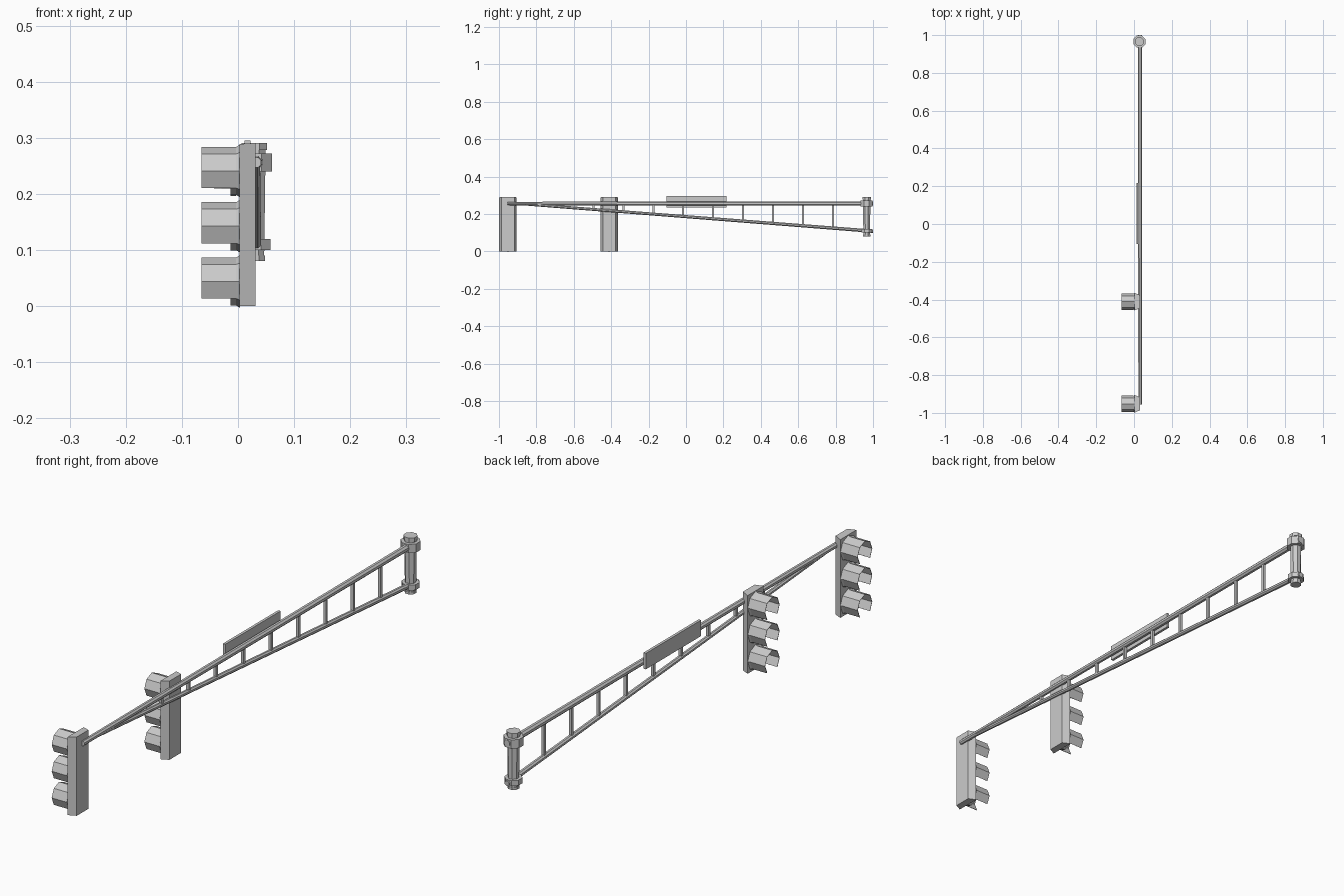
import bpy, bmesh
from math import cos, sin, pi
from mathutils import Vector

if "Cube" in bpy.data.objects:
    bpy.data.objects.remove(bpy.data.objects["Cube"])


def make(name, verts, faces):
    me = bpy.data.meshes.new(name)
    me.from_pydata(verts, [], faces)
    bm = bmesh.new()
    bm.from_mesh(me)
    bmesh.ops.recalc_face_normals(bm, faces=bm.faces)
    bm.to_mesh(me)
    bm.free()
    ob = bpy.data.objects.new(name, me)
    bpy.context.collection.objects.link(ob)
    return ob


def loft(name, rings):
    """Capped skin through rings with equal point counts."""
    n = len(rings[0])
    faces = [(k * n + i, k * n + (i + 1) % n, (k + 1) * n + (i + 1) % n, (k + 1) * n + i)
             for k in range(len(rings) - 1) for i in range(n)]
    faces += [tuple(range(n)), tuple(range(n * (len(rings) - 1), n * len(rings)))]
    return make(name, [v for r in rings for v in r], faces)


def tube(name, a, b, ra, rb, n=8, turn=0.5):
    a, b = Vector(a), Vector(b)
    d = (b - a).normalized()
    u = Vector((1, 0, 0))
    w = d.cross(u).normalized()

    def ring(c, r):
        return [c + r * (u * cos(2 * pi * (i + turn) / n) + w * sin(2 * pi * (i + turn) / n))
                for i in range(n)]
    return loft(name, [ring(a, ra), ring(b, rb)])


def box(name, lo, hi):
    ring = lambda z: [(lo[0], lo[1], z), (hi[0], lo[1], z), (hi[0], hi[1], z), (lo[0], hi[1], z)]
    return loft(name, [ring(lo[2]), ring(hi[2])])


def oct_ring(x, y, z, r):
    # octagon with a corner at the top, facing along x
    return [(x, y + r * sin(pi * i / 4), z + r * cos(pi * i / 4)) for i in range(8)]


# Signal heads
for s, y in (("outer", -0.952), ("inner", -0.411)):
    prof = [(0.003, -0.047), (0.031, -0.034), (0.031, 0.034), (0.003, 0.047)]
    loft(s + "_signal_housing", [[(x, y + v, 0.0) for x, v in prof],
                                 [(x, y + v, 0.289 if x < 0.01 else 0.291) for x, v in prof]])
    for k, z in enumerate((0.241, 0.1425, 0.044)):
        # tapered bezel closing with a flat lens
        loft(f"{s}_bezel_{k}", [oct_ring(0.004, y, z, 0.047), oct_ring(-0.005, y, z, 0.042)])
        # visor hood, open on the two bottom sides, with a short lip below
        vs = oct_ring(-0.004, y, z, 0.043) + oct_ring(-0.065, y, z, 0.043)
        vs += [(-0.013,) + p[1:] for p in oct_ring(0, y, z, 0.043)[3:6]]
        faces = [(i, (i + 1) % 8, 8 + (i + 1) % 8, 8 + i) for i in range(8) if i not in (3, 4)]
        faces += [(3, 4, 17, 16), (4, 5, 18, 17)]
        hood = make(f"{s}_visor_{k}", vs, faces)
        m = hood.modifiers.new("thickness", "SOLIDIFY")
        m.thickness = 0.0015

# Truss arm
PX, TOP = 0.032, 0.256
Y0, Y1, ZEND = -0.9, 1.0, 0.108
tube("upper_arm", (PX, -0.955, TOP), (PX, Y1, TOP), 0.010, 0.0125)
tube("lower_arm", (PX, Y0, TOP), (PX, Y1, ZEND), 0.008, 0.010)
for i in range(9):
    y = -0.495 + 0.16 * i
    zl = TOP + (ZEND - TOP) * (y - Y0) / (Y1 - Y0)
    tube(f"strut_{i}", (PX, y, zl), (PX, y, TOP), 0.0075, 0.0075, 4)

# Mounting post with clamps
CX, CY = 0.029, 0.966
tube("post", (CX, CY, 0.081), (CX, CY, 0.291), 0.019, 0.022)
tube("upper_clamp", (CX, CY, 0.24), (CX, CY, 0.272), 0.0345, 0.0345)
tube("lower_clamp", (CX, CY, 0.10), (CX, CY, 0.12), 0.031, 0.031)
tube("post_cap", (CX, CY, 0.278), (CX, CY, 0.291), 0.0245, 0.0245)
tube("post_foot", (CX, CY, 0.081), (CX, CY, 0.09), 0.021, 0.021)

# Blank street sign panel
box("sign_panel", (0.012, -0.105, 0.236), (0.022, 0.217, 0.295))
